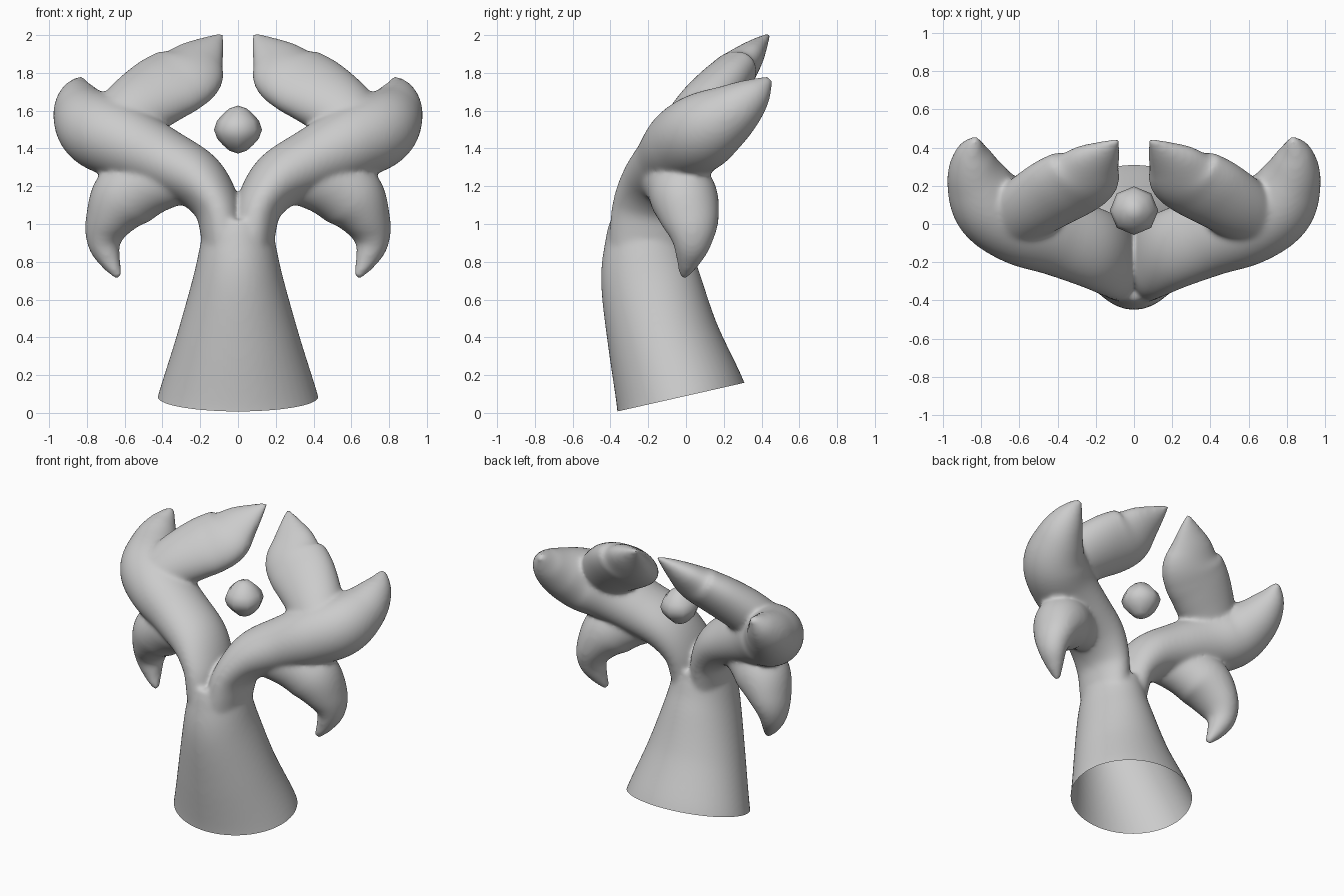
import bpy, bmesh, math
from mathutils import Vector

if "Cube" in bpy.data.objects:
    bpy.data.objects.remove(bpy.data.objects["Cube"])

SIDES = 48


def spline(rows, steps=8):
    """Catmull-Rom interpolation through rows of numbers."""
    out = []
    for i in range(len(rows) - 1):
        a, b, c, d = (rows[max(0, min(len(rows) - 1, i + k))] for k in (-1, 0, 1, 2))
        for s in range(steps):
            t = s / steps
            out.append([0.5 * (2 * q + (r - p) * t + (2 * p - 5 * q + 4 * r - w) * t * t
                               + (3 * q - p - 3 * r + w) * t ** 3)
                        for p, q, r, w in zip(a, b, c, d)])
    return out + [list(rows[-1])]


def tube(bm, rows, ref, side=1):
    """Loft ellipses along rows of (x, y, z, radius along ref, other radius)."""
    pts = spline(rows)
    pos = [Vector(p[:3]) for p in pts]
    rings = []
    for i, p in enumerate(pts):
        t = (pos[min(i + 1, len(pos) - 1)] - pos[max(i - 1, 0)]).normalized()
        u = (Vector(ref) - t * t.dot(Vector(ref))).normalized()
        v = t.cross(u)
        ring = []
        for k in range(SIDES):
            a = 2 * math.pi * k / SIDES
            c = pos[i] + u * p[3] * math.cos(a) + v * p[4] * math.sin(a)
            ring.append(bm.verts.new((c.x * side, c.y, c.z)))
        rings.append(ring)
    for r0, r1 in zip(rings, rings[1:]):
        for k in range(SIDES):
            j = (k + 1) % SIDES
            bm.faces.new((r0[k], r0[j], r1[j], r1[k]))
    bm.faces.new(rings[0][::-1])
    bm.faces.new(rings[-1])


def make_object(name, bm):
    bmesh.ops.recalc_face_normals(bm, faces=bm.faces)
    me = bpy.data.meshes.new(name)
    bm.to_mesh(me)
    bm.free()
    ob = bpy.data.objects.new(name, me)
    bpy.context.collection.objects.link(ob)
    bpy.ops.object.select_all(action='DESELECT')
    bpy.context.view_layer.objects.active = ob
    ob.select_set(True)
    return ob


trunk = [(0, -0.005, -0.03, 0.45, 0.365), (0, -0.03, 0.085, 0.425, 0.345),
         (0, -0.12, 0.39, 0.33, 0.297), (0, -0.19, 0.71, 0.24, 0.262),
         (0, -0.205, 0.90, 0.198, 0.225), (0, -0.20, 1.01, 0.175, 0.20)]
branch = [(0.075, -0.205, 0.80, .19, .11), (0.08, -0.20, 0.95, .205, .118),
          (0.115, -0.175, 1.10, .212, .125),
          (0.22, -0.125, 1.235, .212, .155), (0.40, -0.065, 1.335, .208, .175),
          (0.60, 0.00, 1.43, .213, .20), (0.75, 0.10, 1.50, .205, .20),
          (0.825, 0.24, 1.59, .158, .158), (0.845, 0.36, 1.685, .098, .098),
          (0.83, 0.445, 1.77, .02, .02)]
upper_leaf = [(0.66, 0.00, 1.48, .15, .17), (0.54, 0.09, 1.61, .145, .19),
              (0.42, 0.165, 1.70, .135, .21), (0.335, 0.21, 1.75, .125, .215),
              (0.265, 0.25, 1.795, .115, .20), (0.205, 0.32, 1.87, .085, .148),
              (0.145, 0.38, 1.938, .05, .082), (0.083, 0.443, 2.008, .008, .008)]
lower_leaf = [(0.33, -0.11, 1.25, .14, .15), (0.47, -0.06, 1.215, .16, .17),
              (0.60, -0.01, 1.14, .178, .18), (0.685, 0.025, 1.01, .15, .127),
              (0.708, 0.03, 0.90, .105, .09), (0.675, 0.01, 0.80, .062, .055),
              (0.63, -0.015, 0.718, .02, .02)]

# Tree: trunk, two branches and four leaves fused into one smooth skin
bm = bmesh.new()
tube(bm, trunk, (1, 0, 0))
for side in (1, -1):
    tube(bm, branch, (0, 1, 0), side)
    tube(bm, upper_leaf, (0, -0.7, 0.7), side)
    tube(bm, lower_leaf, (0, 1, 0), side)
tree = make_object("tree", bm)
rm = tree.modifiers.new("fuse", 'REMESH')
rm.mode = 'VOXEL'
rm.voxel_size = 0.013
sm = tree.modifiers.new("soften", 'SMOOTH')
sm.factor = 0.5
sm.iterations = 14
for m in ("fuse", "soften"):
    bpy.ops.object.modifier_apply(modifier=m)

# Open, tilted foot of the trunk
bm = bmesh.new()
bm.from_mesh(tree.data)
bmesh.ops.bisect_plane(bm, geom=bm.verts[:] + bm.edges[:] + bm.faces[:],
                       plane_co=(0, -0.03, 0.083), plane_no=(0, -0.22, 0.975),
                       clear_inner=True)
bm.to_mesh(tree.data)
bm.free()
bpy.ops.object.shade_smooth_by_angle(angle=math.radians(50))

# Floating fruit: coarse ball, slightly diamond shaped
bm = bmesh.new()
bmesh.ops.create_uvsphere(bm, u_segments=8, v_segments=8, radius=0.127)
for v in bm.verts:
    lat = math.asin(max(-1, min(1, v.co.z / 0.127)))
    v.co *= 1 - 0.1 * math.sin(2 * lat) ** 2
    v.co += Vector((0, 0.07, 1.5))
make_object("fruit", bm)
bpy.ops.object.shade_smooth()
